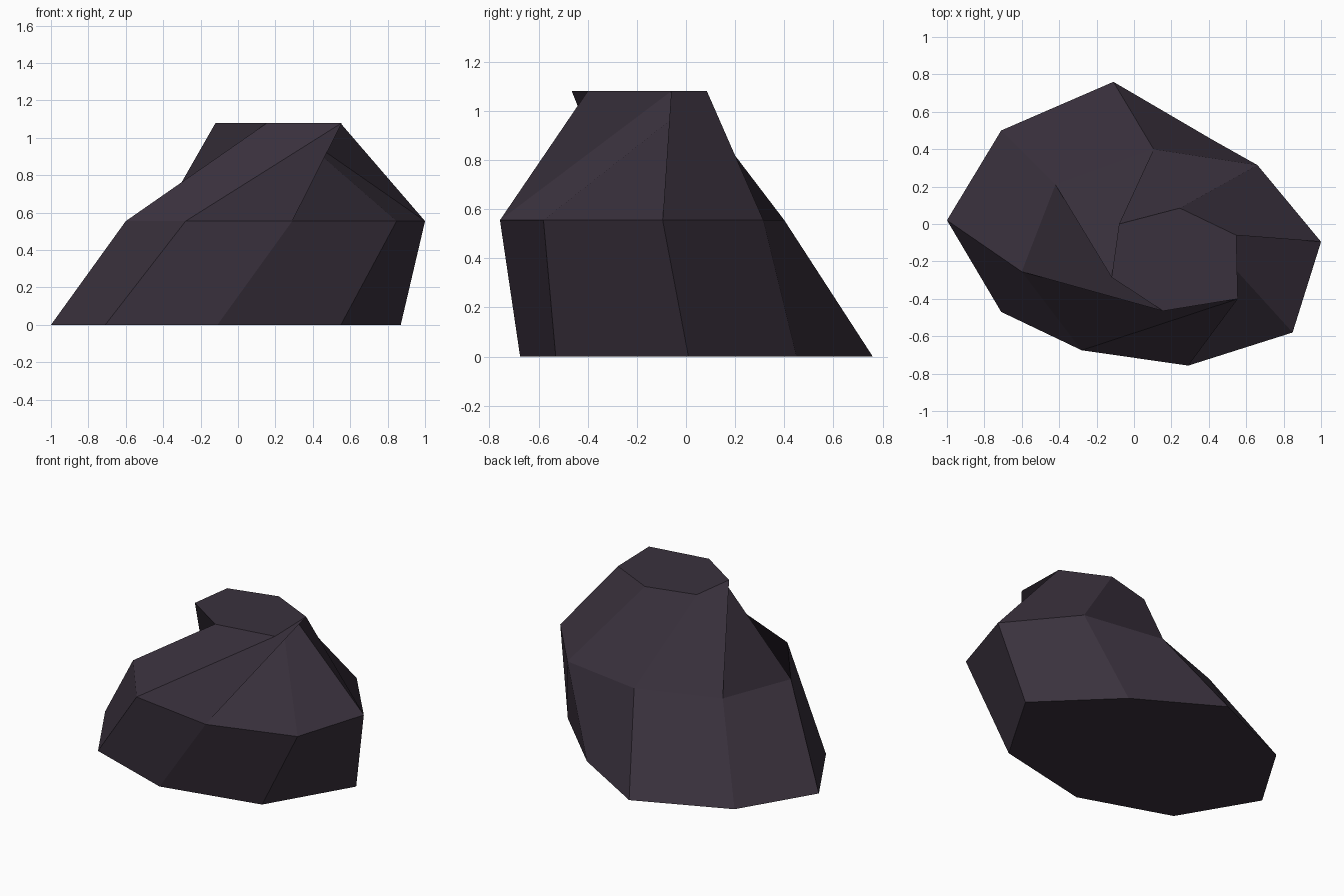
import bpy
from mathutils import Vector

if "Cube" in bpy.data.objects:
    bpy.data.objects.remove(bpy.data.objects["Cube"])

# Outline rings of the boulder, counter-clockwise, at three heights
BASE = [(-1, .02), (-.71, -.47), (-.11, -.675), (.55, -.53),
        (.87, .01), (.42, .45), (-.11, .76), (-.71, .50)]
WAIST = [(-.60, -.255), (-.28, -.675), (.29, -.757), (.848, -.58),
         (1, -.095), (.66, .315), (.105, .40), (-.42, .21)]
CROWN = [(.155, -.465), (.555, -.40), (.547, -.06),
         (.245, .085), (-.08, 0), (-.12, -.285)]
# Crown corner joined to each waist corner (gives the twisted overhang)
LINK = [0, 1, 2, 3, 2, 3, 4, 5]

stone = bpy.data.materials.new("dark purple stone")
stone.diffuse_color = (.042, .031, .047, 1)
stone.use_nodes = True
stone.node_tree.nodes["Principled BSDF"].inputs["Base Color"].default_value = stone.diffuse_color

verts = [Vector((x, y, z)) for pts, z in ((BASE, 0), (WAIST, .555), (CROWN, 1.08))
         for x, y in pts]
faces, normals = [], []


def facet(a, b, c, d, flip=False):
    """One flat-looking four-sided facet, folded along a-c (or b-d)."""
    n = (verts[c] - verts[a]).cross(verts[d] - verts[b]).normalized()
    tris = ((a, b, d), (b, c, d)) if flip else ((a, b, c), (a, c, d))
    for t in tris:
        faces.append(t)
        normals.extend([n] * 3)


def flat(loop):
    a, b, c = (verts[i] for i in loop[:3])
    faces.append(tuple(loop))
    normals.extend([(b - a).cross(c - a).normalized()] * len(loop))


for i in range(8):
    j = (i + 1) % 8
    # Lower wall
    facet(i, j, 8 + j, 8 + i)
    # Upper slope; the one dent on the right is a single triangle
    if i == 3:
        flat((8 + i, 8 + j, 16 + LINK[i]))
    else:
        facet(8 + i, 8 + j, 16 + LINK[j], 16 + LINK[i], flip=(i == 1))

# Flat top and underside
flat(range(16, 22))
flat(range(7, -1, -1))

mesh = bpy.data.meshes.new("boulder")
mesh.from_pydata(verts, [], faces)
mesh.normals_split_custom_set(normals)
mesh.materials.append(stone)
boulder = bpy.data.objects.new("boulder", mesh)
bpy.context.collection.objects.link(boulder)
